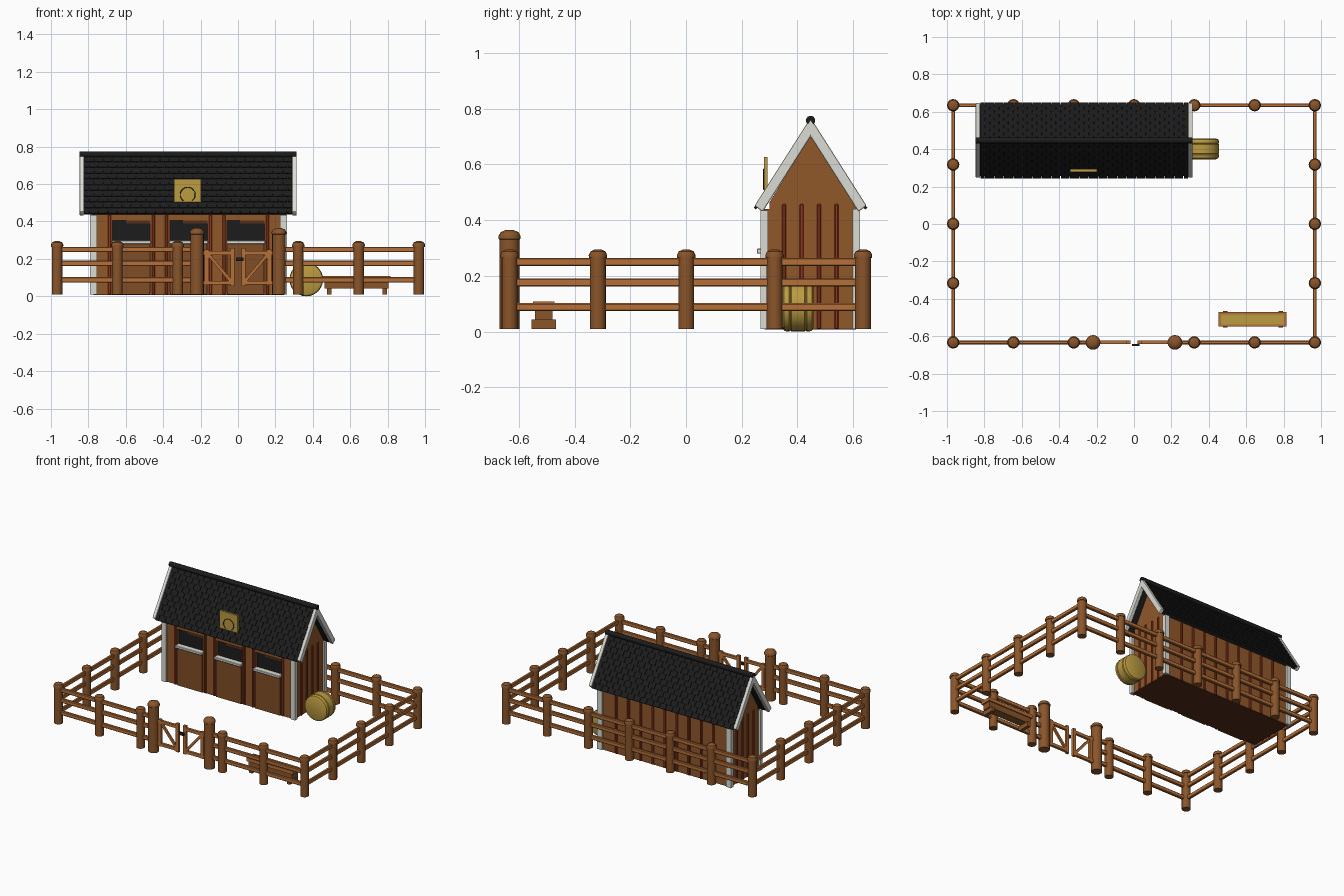
import bpy, bmesh, math
from mathutils import Matrix, Vector

if "Cube" in bpy.data.objects:
    bpy.data.objects.remove(bpy.data.objects["Cube"])


def mat(name, r, g, b):
    lin = lambda c: ((c / 255 + 0.055) / 1.055) ** 2.4 if c > 10 else c / 255 / 12.92
    m = bpy.data.materials.new(name)
    m.diffuse_color = (lin(r), lin(g), lin(b), 1)
    m.use_nodes = True
    m.node_tree.nodes["Principled BSDF"].inputs["Base Color"].default_value = m.diffuse_color
    return m


POST = mat("post brown", 138, 85, 42)
RAIL = mat("rail brown", 182, 112, 56)
WALL = mat("wall brown", 144, 88, 42)
DOOR = mat("door brown", 128, 78, 38)
RED = mat("batten red", 148, 54, 30)
WHITE = mat("trim white", 220, 220, 214)
BLACK = mat("roof black", 28, 28, 29)
HAY = mat("hay yellow", 188, 156, 64)
DARK = mat("dark brown", 84, 46, 27)


def finish(bm, name, m, smooth=False):
    bmesh.ops.recalc_face_normals(bm, faces=bm.faces)
    me = bpy.data.meshes.new(name)
    bm.to_mesh(me)
    bm.free()
    me.materials.append(m)
    ob = bpy.data.objects.new(name, me)
    bpy.context.collection.objects.link(ob)
    if smooth:
        bpy.ops.object.select_all(action='DESELECT')
        ob.select_set(True)
        bpy.context.view_layer.objects.active = ob
        bpy.ops.object.shade_smooth_by_angle(angle=math.radians(40))
    return ob


def add_box(bm, x0, x1, y0, y1, z0, z1, frame=Matrix()):
    c = Matrix.Translation(((x0 + x1) / 2, (y0 + y1) / 2, (z0 + z1) / 2))
    s = Matrix.Diagonal((x1 - x0, y1 - y0, z1 - z0, 1))
    bmesh.ops.create_cube(bm, size=1, matrix=frame @ c @ s)


def boxes(name, m, items, bevel=0):
    bm = bmesh.new()
    for it in items:
        add_box(bm, *it)
    if bevel:
        bmesh.ops.bevel(bm, geom=bm.edges[:], offset=bevel, segments=1, affect='EDGES')
    return finish(bm, name, m)


def lathe(name, m, profile, frames, n=16):
    bm = bmesh.new()
    for f in frames:
        rings = [[bm.verts.new(f @ Vector((r * math.cos(2 * math.pi * i / n), r * math.sin(2 * math.pi * i / n), z)))
                  for i in range(n)] for r, z in profile]
        for a, b in zip(rings, rings[1:]):
            for i in range(n):
                bm.faces.new((a[i], a[(i + 1) % n], b[(i + 1) % n], b[i]))
        bm.faces.new(rings[0])
        bm.faces.new(rings[-1])
    return finish(bm, name, m, True)


def prism(name, m, yz, spans, bevel=0):
    bm = bmesh.new()
    for x0, x1 in spans:
        a = [bm.verts.new((x0, y, z)) for y, z in yz]
        b = [bm.verts.new((x1, y, z)) for y, z in yz]
        bm.faces.new(a)
        bm.faces.new(b)
        for i in range(len(yz)):
            j = (i + 1) % len(yz)
            bm.faces.new((a[i], a[j], b[j], b[i]))
    bmesh.ops.recalc_face_normals(bm, faces=bm.faces)
    if bevel:
        bmesh.ops.bevel(bm, geom=bm.edges[:], offset=bevel, segments=2, profile=0.5, affect='EDGES')
    return finish(bm, name, m)


T = lambda x, y, z=0: Matrix.Translation((x, y, z))

# Fence posts with domed caps
FX, FY0, FY1 = 0.967, -0.633, 0.635
xs = [-FX, -0.645, -0.322, 0, 0.322, 0.645, FX]
spots = [(x, FY1) for x in xs] + [(x, FY0) for x in xs if x]
spots += [(s * FX, y) for s in (-1, 1) for y in (-0.316, 0.001, 0.318)]
cap = [(0.0285, 0.01), (0.0285, 0.264), (0.0325, 0.264), (0.033, 0.275), (0.027, 0.288), (0.012, 0.295)]
lathe("fence_posts", POST, cap, [T(x, y) for x, y in spots])
gate_cap = [(0.036, 0.01), (0.036, 0.33), (0.0395, 0.333), (0.0395, 0.344), (0.032, 0.357), (0.014, 0.365)]
lathe("gate_posts", POST, gate_cap, [T(s * 0.219, FY0) for s in (-1, 1)])

# Fence rails
rails = []
for z in (0.088, 0.176, 0.25):
    h, t = 0.0145, 0.01
    rails.append((-FX, FX, FY1 - t, FY1 + t, z - h, z + h))
    rails += [(s * FX - t, s * FX + t, FY0, FY1, z - h, z + h) for s in (-1, 1)]
    rails += [(a, b, FY0 - t, FY0 + t, z - h, z + h) for a, b in ((-FX, -0.22), (0.22, FX))]
boxes("fence_rails", RAIL, rails, 0.004)

# Double gate: frames with diagonal braces
bm = bmesh.new()
for s in (-1, 1):
    for a, b, z0, z1 in ((0.155, 0.178, 0.06, 0.25), (0.018, 0.04, 0.055, 0.257),
                         (0.02, 0.19, 0.222, 0.243), (0.02, 0.19, 0.062, 0.083)):
        add_box(bm, min(s * a, s * b), max(s * a, s * b), FY0 - 0.009, FY0 + 0.009, z0, z1)
    ang = math.atan2(0.14, 0.118)
    f = T(s * 0.098, FY0, 0.152) @ Matrix.Rotation(-s * ang, 4, 'Y')
    add_box(bm, -0.093, 0.093, -0.007, 0.007, -0.008, 0.008, f)
finish(bm, "gate_leaves", RAIL)
boxes("gate_latch", BLACK, [(-0.012, 0.03, FY0 - 0.02, FY0 - 0.008, 0.188, 0.208)])

# Stable body and floor
YC = 0.447
W0, W1, YF, YB = -0.775, 0.248, 0.28, 0.612
prism("stable_body", WALL, [(0.3, 0.012), (YB, 0.012), (YB, 0.44), (YC, 0.705), (0.3, 0.465)], [(W0, W1)])
boxes("stable_floor", DARK, [(W0 + 0.002, W1 - 0.002, YF + 0.002, YB - 0.002, 0.008, 0.02)])
doors = [-0.57, -0.264, 0.042]
edges = [W0] + [d + s * 0.1 for d in doors for s in (-1, 1)] + [W1]
skin = [(edges[i], edges[i + 1], YF, 0.302, 0.01, 0.44) for i in (0, 2, 4, 6)]
skin += [(d - 0.1, d + 0.1, YF, 0.302, 0.405, 0.44) for d in doors]
boxes("front_wall", WALL, skin)
boxes("door_openings", BLACK, [(d - 0.1, d + 0.1, 0.294, 0.301, 0.28, 0.41) for d in doors])
boxes("opening_headers", DARK, [(d - 0.03, d + 0.1, 0.288, 0.296, 0.388, 0.41) for d in doors])
# Lower half doors made of planks, with white sills
boxes("half_doors", DOOR, [(d - 0.098 + i * 0.049, d - 0.0495 + i * 0.049, 0.272, 0.3, 0.01, 0.282)
                           for d in doors for i in range(4)])
boxes("door_sills", WHITE, [(d - 0.104, d + 0.104, 0.254, 0.295, 0.28, 0.298) for d in doors], 0.003)
# Corner boards
boxes("corner_boards", WHITE, [(x, x + 0.037, y, y + 0.027, 0.01, 0.435 if y < 0.4 else 0.44)
                               for x in (-0.79, 0.225) for y in (0.267, 0.597)])
# Vertical battens on all walls
bat = [(x0, x1, y - 0.007, y + 0.007, 0.01, 0.458)
       for x0, x1 in ((W0 - 0.008, W0 + 0.01), (W1 - 0.01, W1 + 0.008)) for y in (0.352, 0.415, 0.477, 0.54)]
bat += [(x - 0.008, x + 0.008, YB - 0.01, YB + 0.009, 0.01, 0.435) for x in [-0.264 + i * 0.095 for i in range(-4, 5)]]
bat += [(d + s * 0.117 - 0.008, d + s * 0.117 + 0.008, YF - 0.009, YF + 0.01, 0.01, 0.435)
        for d in doors for s in (-1, 1)]
boxes("wall_battens", RED, bat, 0.003)

# Roof core, barge boards and ridge
R0, R1 = -0.823, 0.29


def chevron(top, eave_y, eave_z, low_y, low_z, inner):
    return [(YC, top), (YC - eave_y, eave_z), (YC - low_y, low_z), (YC, inner),
            (YC + low_y, low_z), (YC + eave_y, eave_z)]


prism("roof_core", BLACK, chevron(0.748, 0.19, 0.45, 0.17, 0.437, 0.705), [(R0, R1)])
prism("barge_boards", WHITE, chevron(0.768, 0.201, 0.452, 0.172, 0.43, 0.7),
      [(R0 - 0.024, R0), (R1, R1 + 0.024)], 0.005)
ridge = T(R0 - 0.024, YC, 0.758) @ Matrix.Rotation(math.pi / 2, 4, 'Y')
lathe("ridge_cap", BLACK, [(0.017, 0), (0.017, R1 - R0 + 0.048)], [ridge], 10)

# Staggered roof tiles, tilted so every row overlaps the next
bm = bmesh.new()
rows, cols = 10, 22
pitch, tw = 0.365 / rows, (R1 - R0) / cols
A = math.radians(57.4)
for s in (-1, 1):
    d = Vector((0, s * math.cos(A), -math.sin(A)))
    n = Vector((0, s * math.sin(A), math.cos(A)))
    for r in range(rows):
        o = Vector((0, YC, 0.752)) + d * (r * pitch)
        dd = (d + n * 0.1).normalized()
        nn = (n - d * 0.1).normalized()
        f = Matrix(((1, 0, 0, o.x), (0, dd.y, nn.y, o.y), (0, dd.z, nn.z, o.z), (0, 0, 0, 1)))
        off = (r % 2) * 0.5
        for c in range(cols + (r % 2)):
            a = max(R0, R0 + (c - off) * tw) + 0.0015
            b = min(R1, R0 + (c - off + 1) * tw) - 0.0015
            add_box(bm, a, b, 0, pitch + 0.004, -0.008, 0.002, f)
finish(bm, "roof_tiles", BLACK)

# Sign plate on the roof with a thin horseshoe outline
boxes("sign_plate", HAY, [(-0.341, -0.198, 0.279, 0.293, 0.503, 0.627)])
cu = bpy.data.curves.new("horseshoe", 'CURVE')
cu.dimensions = '3D'
cu.bevel_depth = 0.0025
cu.bevel_resolution = 1
sp = cu.splines.new('POLY')
pts = [(-0.269 + 0.04 * math.sin(t), 0.279, 0.543 + 0.04 * math.cos(t))
       for t in [math.radians(-145 + 14.5 * i) for i in range(21)]]
sp.points.add(len(pts) - 1)
for p, q in zip(sp.points, pts):
    p.co = (*q, 1)
cu.materials.append(BLACK)
bpy.context.collection.objects.link(bpy.data.objects.new("horseshoe", cu))

# Round hay bale lying beside the stable
prof = [(0.072, 0), (0.086, 0.006), (0.09, 0.018), (0.09, 0.024), (0.085, 0.028), (0.09, 0.032),
        (0.09, 0.08), (0.085, 0.084), (0.09, 0.088), (0.09, 0.094), (0.086, 0.106), (0.072, 0.112)]
lathe("hay_bale", HAY, prof, [T(0.365, 0.458, 0.09) @ Matrix.Rotation(math.pi / 2, 4, 'X')], 24)

# Feeding trough with hay
TX0, TX1, TY0, TY1 = 0.452, 0.815, -0.549, -0.471
boxes("trough_body", POST, [(TX0 + 0.01, TX1 - 0.01, TY0 + 0.008, TY1 - 0.008, 0.042, 0.094)])
boxes("trough_rim", RAIL, [(TX0, TX1, TY0, TY0 + 0.012, 0.084, 0.108), (TX0, TX1, TY1 - 0.012, TY1, 0.084, 0.108),
                           (TX0, TX0 + 0.014, TY0, TY1, 0.084, 0.108), (TX1 - 0.014, TX1, TY0, TY1, 0.084, 0.108)])
boxes("trough_hay", HAY, [(TX0 + 0.012, TX1 - 0.012, TY0 + 0.01, TY1 - 0.01, 0.09, 0.105)])
boxes("trough_feet", POST, [(x - 0.012, x + 0.012, -0.554, -0.466, 0.01, 0.044) for x in (0.487, 0.785)])
